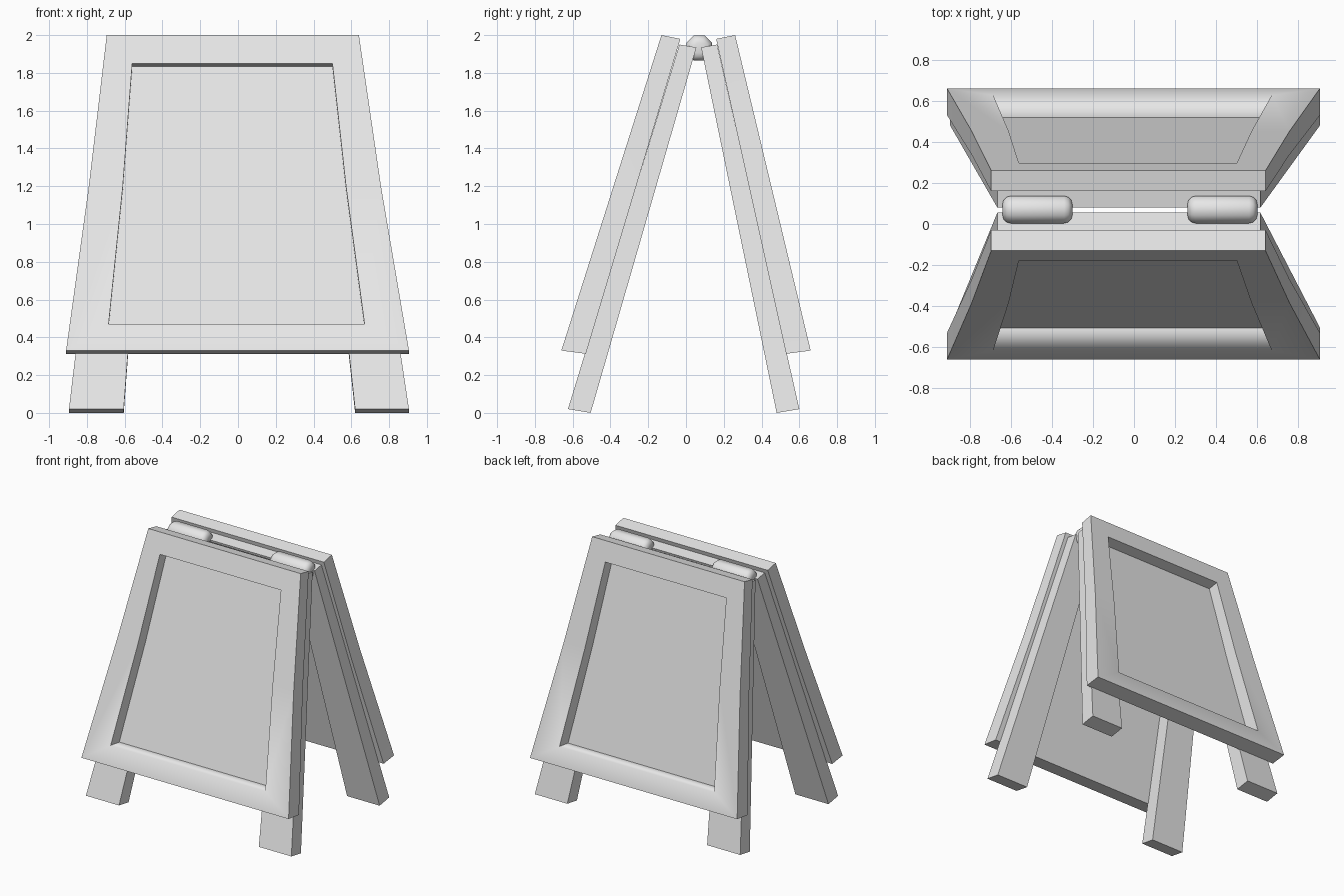
import bpy
import bmesh
import math
from mathutils import Matrix

cube = bpy.data.objects.get("Cube")
if cube:
    bpy.data.objects.remove(cube, do_unlink=True)

grey = bpy.data.materials.new("plain grey")
grey.use_nodes = True
grey.diffuse_color = (0.8, 0.8, 0.8, 1)
grey.node_tree.nodes["Principled BSDF"].inputs["Base Color"].default_value = (0.8, 0.8, 0.8, 1)

# Side profiles (y, z): top outer, top inner, bottom outer, bottom inner
BOARDS = {
    "front": ((-0.13, 2.0), (-0.03, 1.98), (-0.66, 0.33), (-0.53, 0.313)),
    "back": ((0.26, 2.0), (0.16, 1.98), (0.66, 0.33), (0.53, 0.313)),
}
LEGS = {
    "front": ((-0.035, 1.95), (0.055, 1.935), (-0.625, 0.02), (-0.505, 0)),
    "back": ((0.165, 1.95), (0.08, 1.935), (0.6, 0.02), (0.48, 0)),
}


def place(profile, x, v, d):
    """Point at width x, v down the slope and d through the thickness."""
    to, ti, bo, bi = profile
    yz = [(1 - v) * ((1 - d) * to[i] + d * ti[i]) + v * ((1 - d) * bo[i] + d * bi[i])
          for i in (0, 1)]
    return (x, *yz)


def finish(name, bm, soft=(), angle=35):
    bmesh.ops.recalc_face_normals(bm, faces=bm.faces)
    for f in bm.faces:
        f.smooth = True
    for e in bm.edges:
        e.smooth = e in soft or e.calc_face_angle(0) < math.radians(angle)
    mesh = bpy.data.meshes.new(name)
    bm.to_mesh(mesh)
    bm.free()
    mesh.materials.append(grey)
    obj = bpy.data.objects.new(name, mesh)
    bpy.context.collection.objects.link(obj)
    return obj


def ring(bm, profile, rows, d):
    """Loop round three rows of (v, left x, right x), top to bottom."""
    pts = [(r[1], r[0]) for r in rows[:1]] + [(r[2], r[0]) for r in rows]
    pts += [(r[1], r[0]) for r in rows[:0:-1]]
    return [bm.verts.new(place(profile, x, v, d)) for x, v in pts]


def board(name, profile):
    """Tapered board with a recessed face."""
    outer = [(0, -0.695, 0.64), (0.48, -0.79, 0.757), (1, -0.91, 0.905)]
    inner = [(0.09, -0.56, 0.5), (0.48, -0.61, 0.572), (0.916, -0.685, 0.67)]
    bm = bmesh.new()
    loops = [ring(bm, profile, rows, d)
             for rows, d in ((outer, 1), (outer, 0), (inner, 0), (inner, 0.85))]
    for a, b in zip(loops, loops[1:]):
        for i in range(6):
            j = (i + 1) % 6
            bm.faces.new((a[i], a[j], b[j], b[i]))
    for a in (loops[0], loops[-1]):
        bm.faces.new((a[0], a[1], a[2], a[5]))
        bm.faces.new((a[5], a[2], a[3], a[4]))
    lip = loops[2]
    finish(name, bm, soft=[bm.edges.get((lip[3], lip[4]))])


def bar(name, profile, top, bottom, v_end=1):
    """Tapered bar following the slope, from the top down to v_end."""
    bm = bmesh.new()
    ends = []
    for v, (a, b) in ((0, top), (v_end, bottom)):
        ends.append([bm.verts.new(place(profile, x, v, d))
                     for x, d in ((a, 0), (b, 0), (b, 1), (a, 1))])
    t, u = ends
    bm.faces.new(t)
    bm.faces.new(u)
    for i in range(4):
        j = (i + 1) % 4
        bm.faces.new((t[i], t[j], u[j], u[i]))
    finish(name, bm)


def hinge(name, x):
    """Eight-sided rounded pin lying along x."""
    bm = bmesh.new()
    turn = Matrix.Rotation(math.pi / 2, 4, "Y") @ Matrix.Rotation(math.pi / 8, 4, "Z")
    bmesh.ops.create_cone(bm, cap_ends=True, segments=8, radius1=0.072, radius2=0.072,
                          depth=0.34, matrix=Matrix.Translation((x, 0.07, 1.932)) @ turn)
    rims = [e for e in bm.edges if any(len(f.verts) == 8 for f in e.link_faces)]
    bmesh.ops.bevel(bm, geom=rims, offset=0.04, segments=3, profile=0.5, affect="EDGES")
    finish(name, bm, angle=60)


for side in ("front", "back"):
    board(side + "_board", BOARDS[side])
    bar(side + "_right_leg", LEGS[side], (-0.665, -0.46), (-0.895, -0.605))
    bar(side + "_left_leg", LEGS[side], (0.41, 0.615), (0.62, 0.905))
    bar(side + "_top_rail", LEGS[side], (-0.46, 0.41), (-0.47, 0.425), 0.1)

hinge("right_hinge", -0.47)
hinge("left_hinge", 0.43)
